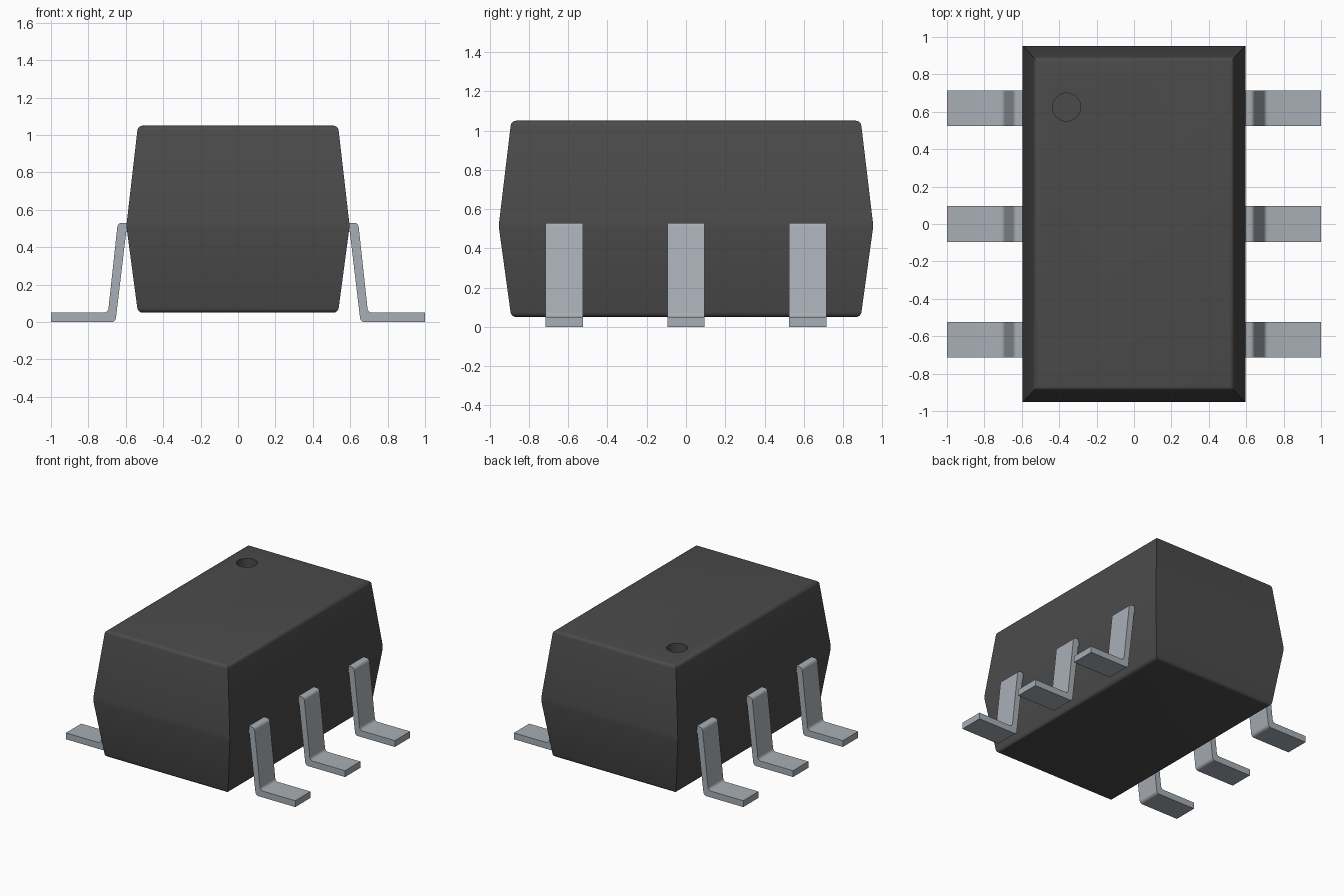
import bpy, bmesh, math

cube = bpy.data.objects.get("Cube")
if cube:
    bpy.data.objects.remove(cube, do_unlink=True)


def material(name, color):
    m = bpy.data.materials.new(name)
    m.use_nodes = True
    m.diffuse_color = color
    m.node_tree.nodes["Principled BSDF"].inputs["Base Color"].default_value = color
    return m


def add_object(name, bm, mat):
    bmesh.ops.recalc_face_normals(bm, faces=bm.faces)
    mesh = bpy.data.meshes.new(name)
    bm.to_mesh(mesh)
    bm.free()
    ob = bpy.data.objects.new(name, mesh)
    bpy.context.collection.objects.link(ob)
    mesh.materials.append(mat)
    return ob


def smooth(ob):
    bpy.ops.object.select_all(action="DESELECT")
    ob.select_set(True)
    bpy.context.view_layer.objects.active = ob
    bpy.ops.object.shade_smooth_by_angle(angle=math.radians(32))


plastic = material("dark plastic", (0.07, 0.07, 0.07, 1))
metal = material("dull metal", (0.39, 0.425, 0.46, 1))

# Body: stacked rectangles, tapering away from the waist
bm = bmesh.new()
rings = []
for hx, hy, z in [(0.535, 0.89, 0.05), (0.595, 0.952, 0.5),
                  (0.595, 0.952, 0.53), (0.535, 0.89, 1.05)]:
    rings.append([bm.verts.new((sx * hx, sy * hy, z))
                  for sx, sy in ((-1, -1), (1, -1), (1, 1), (-1, 1))])
for low, high in zip(rings, rings[1:]):
    for i in range(4):
        j = (i + 1) % 4
        bm.faces.new((low[i], low[j], high[j], high[i]))
caps = [bm.faces.new(rings[0]), bm.faces.new(rings[-1])]
rim = [e for f in caps for e in f.edges]
bmesh.ops.bevel(bm, geom=rim, offset=0.025, segments=4, profile=0.5, affect="EDGES")
body = add_object("body", bm, plastic)

# Round pin-one dimple cut into the top
bm = bmesh.new()
bmesh.ops.create_cone(bm, cap_ends=True, segments=40, radius1=0.075, radius2=0.075, depth=0.2)
bmesh.ops.translate(bm, verts=bm.verts, vec=(-0.36, 0.625, 1.05))
cutter = add_object("dimple_cutter", bm, plastic)
cut = body.modifiers.new("dimple", "BOOLEAN")
cut.operation = "DIFFERENCE"
cut.solver = "EXACT"
cut.object = cutter
bpy.context.view_layer.objects.active = body
body.select_set(True)
bpy.ops.object.modifier_apply(modifier=cut.name)
bpy.data.objects.remove(cutter, do_unlink=True)
smooth(body)

# Legs: bent strip profile (x, z, bend radius) extruded across its width
PROFILE = [(0.5, 0.53, 0), (0.643, 0.53, 0.025), (0.695, 0.05, 0.025), (1.0, 0.05, 0),
           (1.0, 0.0, 0), (0.655, 0.0, 0.025), (0.598, 0.48, 0), (0.5, 0.48, 0)]
HALF_WIDTH = 0.095


def make_leg(name, side, y):
    bm = bmesh.new()
    near = [bm.verts.new((side * x, y - HALF_WIDTH, z)) for x, z, r in PROFILE]
    far = [bm.verts.new((side * x, y + HALF_WIDTH, z)) for x, z, r in PROFILE]
    bm.faces.new(near)
    bm.faces.new(far)
    count = len(PROFILE)
    for i in range(count):
        j = (i + 1) % count
        bm.faces.new((near[i], near[j], far[j], far[i]))
    bends = [bm.edges.get((near[i], far[i])) for i in range(count) if PROFILE[i][2]]
    bmesh.ops.bevel(bm, geom=bends, offset=0.022, segments=5, profile=0.5, affect="EDGES")
    smooth(add_object(name, bm, metal))


for side, side_name in ((1, "left"), (-1, "right")):
    for y, place in ((-0.62, "front"), (0, "middle"), (0.62, "back")):
        make_leg(f"{side_name}_{place}_leg", side, y)
